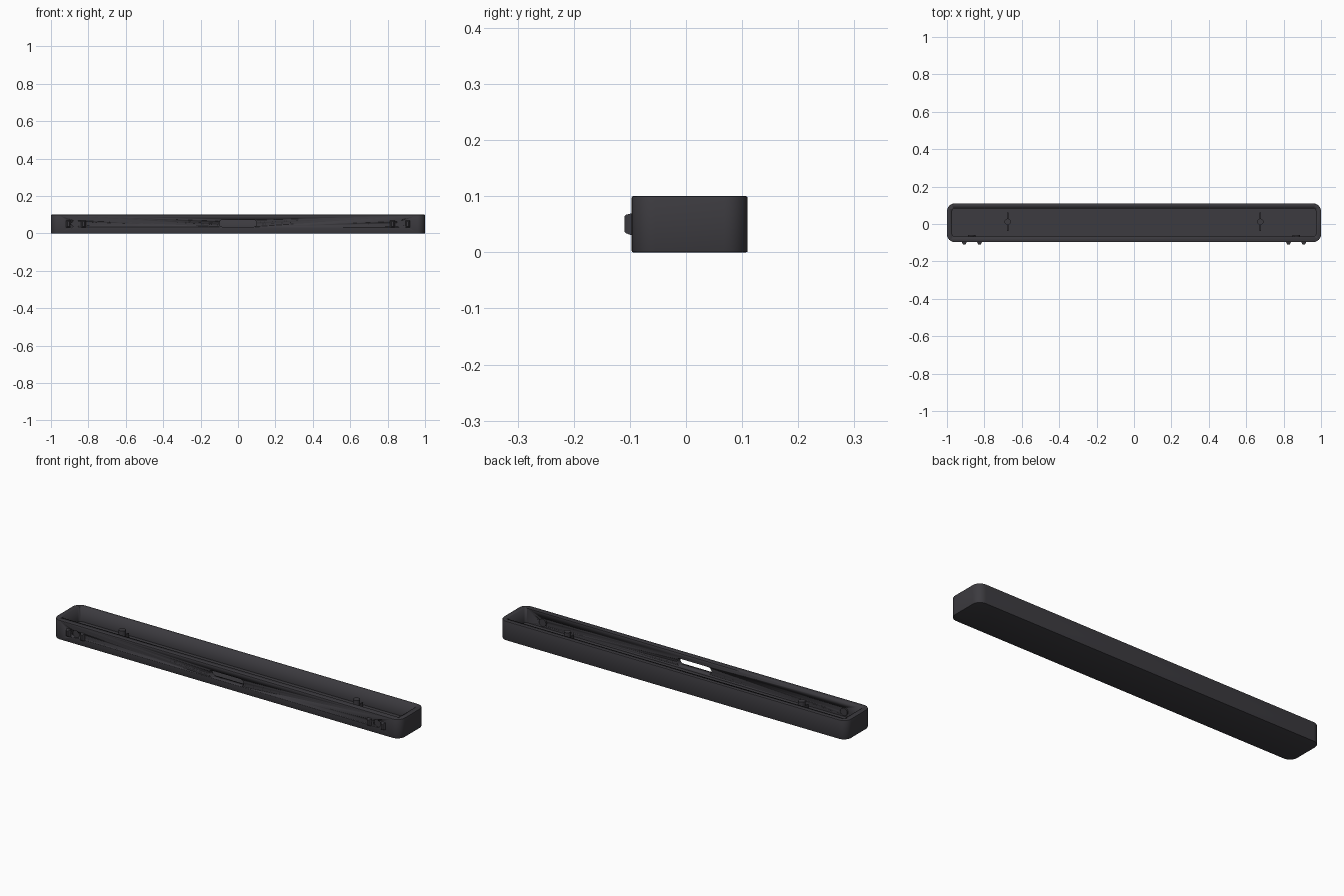
import bpy, bmesh, math
from mathutils import Matrix

if "Cube" in bpy.data.objects:
    bpy.data.objects.remove(bpy.data.objects["Cube"])

dark = bpy.data.materials.new("dark_plastic")
dark.diffuse_color = (0.045, 0.043, 0.05, 1)
dark.use_nodes = True
dark.node_tree.nodes["Principled BSDF"].inputs["Base Color"].default_value = dark.diffuse_color


def finish(bm, name, angle=30):
    bmesh.ops.recalc_face_normals(bm, faces=bm.faces)
    me = bpy.data.meshes.new(name)
    bm.to_mesh(me)
    bm.free()
    ob = bpy.data.objects.new(name, me)
    bpy.context.collection.objects.link(ob)
    me.materials.append(dark)
    bpy.ops.object.select_all(action='DESELECT')
    ob.select_set(True)
    bpy.context.view_layer.objects.active = ob
    bpy.ops.object.shade_smooth_by_angle(angle=math.radians(angle))
    return ob


def rounded_box(name, lo, hi, radius=0, axis=2, seg=8, edge=0):
    """Box with the edges along one axis rounded, then the remaining rims softened."""
    bm = bmesh.new()
    bmesh.ops.create_cube(bm, size=1)
    for v in bm.verts:
        v.co = [lo[i] + (v.co[i] + 0.5) * (hi[i] - lo[i]) for i in range(3)]
    if radius:
        es = [e for e in bm.edges
              if abs((e.verts[0].co - e.verts[1].co).normalized()[axis]) > 0.9]
        bmesh.ops.bevel(bm, geom=es, offset=radius, segments=seg, profile=0.5, affect='EDGES')
    if edge:
        es = [e for e in bm.edges
              if abs((e.verts[0].co - e.verts[1].co)[axis]) < 1e-5]
        bmesh.ops.bevel(bm, geom=es, offset=edge, segments=2, profile=0.5, affect='EDGES')
    return finish(bm, name)


def cylinder(name, r, depth, loc, along_y=False):
    bm = bmesh.new()
    bmesh.ops.create_cone(bm, cap_ends=True, segments=32, radius1=r, radius2=r, depth=depth)
    if along_y:
        bm.transform(Matrix.Rotation(math.pi / 2, 4, 'X'))
    bm.transform(Matrix.Translation(loc))
    return finish(bm, name)


def cut(ob, cutter):
    m = ob.modifiers.new("cut", 'BOOLEAN')
    m.operation = 'DIFFERENCE'
    m.solver = 'EXACT'
    m.object = cutter
    bpy.context.view_layer.objects.active = ob
    bpy.ops.object.modifier_apply(modifier=m.name)
    bpy.data.objects.remove(cutter)


# open tray with rounded corners
tray = rounded_box("tray", (-1, -0.097, 0), (1, 0.11, 0.1), 0.042, edge=0.003)
cut(tray, rounded_box("cavity_cutter", (-0.972, -0.066, 0.025), (0.972, 0.084, 0.2), 0.012, seg=4))

# long slot through the front wall
cut(tray, rounded_box("slot_cutter", (-0.1, -0.15, 0.035), (0.1, -0.03, 0.073), 0.0185, axis=1))

# round recesses in the front wall
for s in (-1, 1):
    cut(tray, cylinder("recess_cutter", 0.02, 0.1, (s * 0.868, -0.09, 0.052), True))
bpy.context.view_layer.objects.active = tray
bpy.ops.object.shade_smooth_by_angle(angle=math.radians(30))

# wedge-shaped tab on the front wall: rows of (y, half width, bottom z, top z)
def tab(name, x):
    rows = [(-0.09, 0.013, 0.030, 0.070), (-0.099, 0.012, 0.031, 0.069), (-0.107, 0.008, 0.034, 0.067), (-0.11, 0.005, 0.037, 0.064)]
    bm = bmesh.new()
    rings = [[bm.verts.new(p) for p in ((x - w, y, a), (x + w, y, a), (x + w, y, b), (x - w, y, b))]
             for y, w, a, b in rows]
    for r0, r1 in zip(rings, rings[1:]):
        for i in range(4):
            j = (i + 1) % 4
            bm.faces.new((r0[i], r0[j], r1[j], r1[i]))
    bm.faces.new(rings[0])
    bm.faces.new(rings[-1])
    finish(bm, name)


for s, side in ((-1, "left"), (1, "right")):
    # plug set back in the recess, showing inside
    cylinder(f"{side}_plug", 0.02, 0.032, (s * 0.868, -0.074, 0.052), True)
    tab(f"{side}_outer_tab", s * 0.907)
    tab(f"{side}_inner_tab", s * 0.826)
    # screw post with thin ribs
    cylinder(f"{side}_post", 0.017, 0.066, (s * 0.675, 0.012, 0.053))
    rounded_box(f"{side}_post_rib", (s * 0.675 - 0.003, -0.038, 0.02),
                (s * 0.675 + 0.003, 0.062, 0.05))
